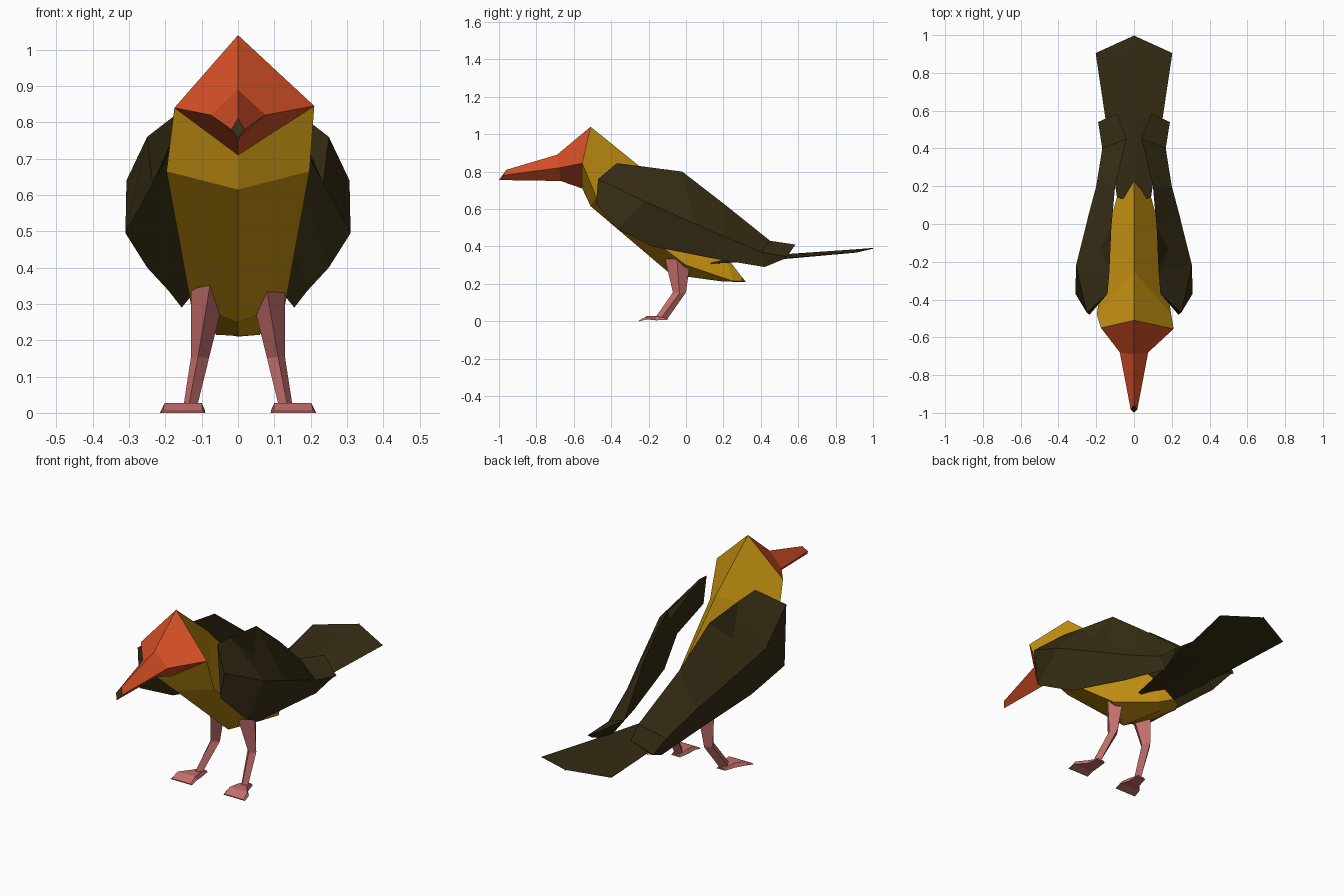
import bpy, bmesh


def material(name, rgb):
    m = bpy.data.materials.new(name)
    m.diffuse_color = (*rgb, 1)
    return m


YELLOW = material("golden_yellow", (0.58, 0.296, 0.006))
ORANGE = material("red_orange", (0.68, 0.08, 0.02))
DARK = material("dark_olive", (0.036, 0.026, 0.007))
PINK = material("dusty_pink", (0.546, 0.156, 0.147))


def loft(name, rings, mats, side=1, start_cap=True, end_mat=0):
    """Skin a row of closed rings, cap the ends; side=-1 mirrors in x."""
    bm = bmesh.new()
    rows = [[bm.verts.new((x * side, y, z)) for x, y, z in r] for r in rings]
    n = len(rows[0])
    for a, b in zip(rows, rows[1:]):
        for i in range(n):
            j = (i + 1) % n
            bm.faces.new((a[i], a[j], b[j], b[i]))
    if start_cap:
        bm.faces.new(rows[0])
    bm.faces.new(rows[-1]).material_index = end_mat
    bmesh.ops.recalc_face_normals(bm, faces=bm.faces)
    me = bpy.data.meshes.new(name)
    bm.to_mesh(me)
    bm.free()
    for m in mats:
        me.materials.append(m)
    ob = bpy.data.objects.new(name, me)
    bpy.context.collection.objects.link(ob)
    return ob


def diamond(top, half, bottom):
    """Ring on the centre line: top, right, bottom, left. half = (x, y, z)."""
    x, y, z = half
    return [(0, *top), (x, y, z), (0, *bottom), (-x, y, z)]


# Face ring shared by the body and the beak
face = [(0, -0.51, 1.04), (0.21, -0.555, 0.845), (0, -0.555, 0.71), (-0.175, -0.55, 0.84)]

# Body, from the face back to the rump
loft("body", [
    face,
    diamond((-0.25, 0.83), (0.197, -0.48, 0.665), (-0.51, 0.615)),
    diamond((0.0, 0.58), (0.13, 0.0, 0.30), (-0.08, 0.25)),
    diamond((0.22, 0.34), (0.06, 0.25, 0.215), (0.2, 0.212)),
    diamond((0.30, 0.235), (0.03, 0.30, 0.215), (0.32, 0.21)),
], [YELLOW], start_cap=False)

# Beak with a dark tip
loft("beak", [
    face,
    diamond((-0.69, 0.89), (0.075, -0.68, 0.82), (-0.67, 0.75)),
    diamond((-0.96, 0.81), (0.018, -0.98, 0.78), (-1.0, 0.755)),
], [ORANGE, DARK], start_cap=False, end_mat=1)

# Flat tail fan
loft("tail", [
    diamond((0.12, 0.325), (0.09, 0.14, 0.308), (0.12, 0.305)),
    diamond((0.55, 0.36), (0.15, 0.55, 0.338), (0.55, 0.335)),
    diamond((0.91, 0.385), (0.203, 0.905, 0.368), (0.91, 0.367)),
    diamond((1.0, 0.392), (0.005, 0.995, 0.39), (1.0, 0.388)),
], [DARK])

# Folded wing: each ring is upper edge, outer ridge, lower edge
wing = [
    [(0.14, -0.37, 0.845), (0.25, -0.47, 0.76), (0.235, -0.48, 0.63)],
    [(0.13, -0.25, 0.83), (0.307, -0.22, 0.64), (0.31, -0.37, 0.495)],
    [(0.12, -0.02, 0.80), (0.24, 0.05, 0.52), (0.25, -0.18, 0.40)],
    [(0.10, 0.20, 0.63), (0.20, 0.20, 0.455), (0.19, 0.15, 0.335)],
    [(0.04, 0.45, 0.43), (0.168, 0.40, 0.37), (0.155, 0.42, 0.29)],
    [(0.09, 0.585, 0.41), (0.19, 0.54, 0.345), (0.175, 0.53, 0.335)],
]

# Leg: each ring is front, outer, back, inner
leg = [
    [(0.075, -0.12, 0.365), (0.13, -0.05, 0.36), (0.09, 0.02, 0.30), (0.05, -0.05, 0.27)],
    [(0.11, -0.07, 0.155), (0.13, -0.035, 0.15), (0.105, 0.0, 0.155), (0.08, -0.035, 0.15)],
    [(0.135, -0.16, 0.025), (0.15, -0.13, 0.02), (0.13, -0.10, 0.012), (0.112, -0.13, 0.02)],
]


def foot_ring(y, x0, x1, z0, z1):
    return [(x0, y, z0), (x1, y, z0), (x1 - 0.008, y, z1), (x0 + 0.008, y, z1)]


# Foot, from heel to toe
foot = [
    foot_ring(-0.10, 0.105, 0.155, 0.008, 0.016),
    foot_ring(-0.16, 0.10, 0.17, 0.005, 0.027),
    foot_ring(-0.21, 0.092, 0.21, 0.010, 0.027),
    foot_ring(-0.25, 0.09, 0.215, 0.0, 0.005),
]

for side, label in ((1, "right"), (-1, "left")):
    loft("wing_" + label, wing, [DARK], side)
    loft("leg_" + label, leg, [PINK], side)
    loft("foot_" + label, foot, [PINK], side)
